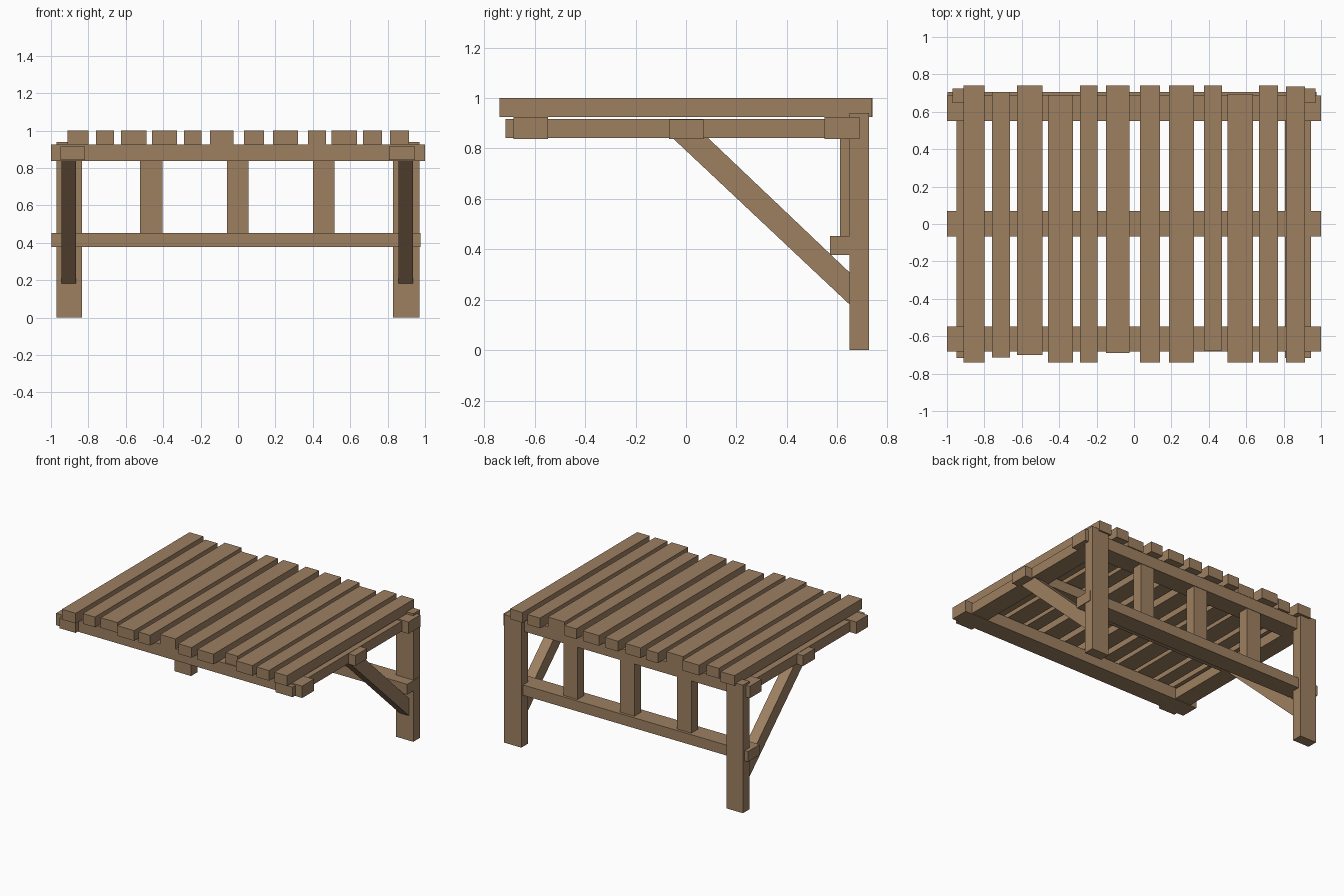
import bpy, bmesh

if "Cube" in bpy.data.objects:
    bpy.data.objects.remove(bpy.data.objects["Cube"])

wood = bpy.data.materials.new("weathered wood")
wood.diffuse_color = (0.34, 0.215, 0.12, 1)
wood.use_nodes = True
wood.node_tree.nodes["Principled BSDF"].inputs["Base Color"].default_value = wood.diffuse_color


def finish(name, bm):
    bmesh.ops.recalc_face_normals(bm, faces=bm.faces)
    mesh = bpy.data.meshes.new(name)
    bm.to_mesh(mesh)
    bm.free()
    mesh.materials.append(wood)
    obj = bpy.data.objects.new(name, mesh)
    bpy.context.collection.objects.link(obj)
    return obj


def beam(name, x, y, z):
    """Box given by its (min, max) on each axis."""
    bm = bmesh.new()
    bmesh.ops.create_cube(bm, size=1)
    for v in bm.verts:
        v.co = [r[0] if c < 0 else r[1] for c, r in zip(v.co, (x, y, z))]
    return finish(name, bm)


def side_prism(name, x, profile):
    """Side (y, z) profile extruded along x."""
    bm = bmesh.new()
    face = bm.faces.new([bm.verts.new((x[0], y, z)) for y, z in profile])
    ext = bmesh.ops.extrude_face_region(bm, geom=[face])["geom"]
    for v in ext:
        if isinstance(v, bmesh.types.BMVert):
            v.co.x = x[1]
    return finish(name, bm)


# Deck slats: x min, x max, front end, back end
slats = [
    (-.912, -.800, -.74, .74), (-.760, -.662, -.715, .705),
    (-.625, -.490, -.70, .74), (-.460, -.325, -.74, .69),
    (-.290, -.195, -.74, .74), (-.150, -.025, -.69, .74),
    (.033, .140, -.74, .74), (.188, .320, -.74, .74),
    (.373, .470, -.675, .74), (.500, .635, -.74, .695),
    (.668, .770, -.74, .74), (.813, .915, -.74, .735),
]
for i, (x0, x1, y0, y1) in enumerate(slats):
    beam(f"deck_slat_{i + 1}", (x0, x1), (y0, y1), (.925, 1.0))

# Cross beams under the deck
beam("front_cross_beam", (-1, 1), (-.683, -.548), (.838, .925))
beam("middle_cross_beam", (-1, 1), (-.068, .07), (.838, .914))
beam("back_cross_beam", (-1, 1), (.55, .688), (.838, .925))

# Side rails, back legs and diagonal braces
brace_profile = [(-.075, .862), (.65, .18), (.65, .307), (.066, .862)]
sides = {"left": ((-.95, -.818), (-.97, -.835), (-.943, -.865)),
         "right": ((.807, .945), (.83, .97), (.858, .935))}
for side, (rail_x, leg_x, brace_x) in sides.items():
    beam(f"{side}_side_rail", rail_x, (-.716, .67), (.842, .916))
    beam(f"{side}_back_leg", leg_x, (.648, .725), (0, .94))
    side_prism(f"{side}_brace", brace_x, brace_profile)

# Lower back rail and upright posts above it
beam("lower_back_rail", (-.998, .975), (.57, .705), (.377, .453))
for i, (x0, x1) in enumerate([(-.523, -.405), (-.06, .055), (.402, .515)]):
    beam(f"back_post_{i + 1}", (x0, x1), (.61, .685), (.41, .88))
